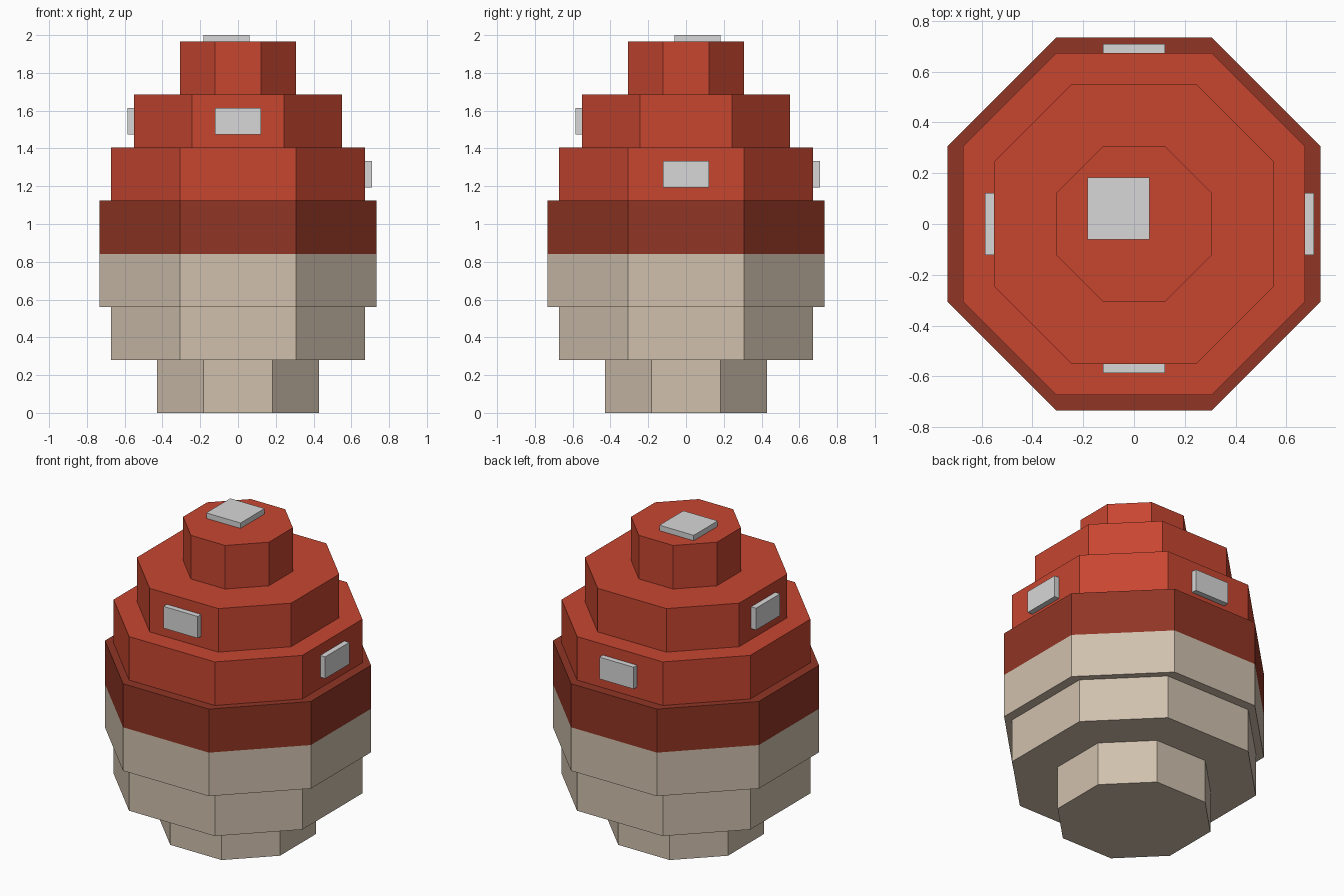
import bpy, bmesh
from mathutils import Vector

cube = bpy.data.objects.get("Cube")
if cube:
    bpy.data.objects.remove(cube, do_unlink=True)

U = 0.0612        # horizontal module
H = 0.2808        # tier height
PLATE = 0.035     # plate thickness


def material(name, rgb):
    m = bpy.data.materials.new(name)
    m.use_nodes = True
    m.diffuse_color = (*rgb, 1)
    m.node_tree.nodes["Principled BSDF"].inputs["Base Color"].default_value = (*rgb, 1)
    return m


tan = material("warm tan", (0.63, 0.53, 0.42))
dark = material("dark red", (0.28, 0.036, 0.018))
red = material("brick red", (0.57, 0.061, 0.03))
grey = material("light grey", (0.68, 0.68, 0.69))


def finish(name, bm, mat):
    bmesh.ops.recalc_face_normals(bm, faces=bm.faces)
    mesh = bpy.data.meshes.new(name)
    bm.to_mesh(mesh)
    bm.free()
    mesh.materials.append(mat)
    bpy.context.collection.objects.link(bpy.data.objects.new(name, mesh))


def tier(name, level, half, flat, mat):
    """Eight-sided slab: half width and half length of its straight sides."""
    a, b = half * U, flat * U
    ring = [(b, -a), (a, -b), (a, b), (b, a), (-b, a), (-a, b), (-a, -b), (-b, -a)]
    bm = bmesh.new()
    base = bm.faces.new([bm.verts.new((x, y, level * H)) for x, y in ring])
    top = bmesh.ops.extrude_face_region(bm, geom=[base], use_keep_orig=True)["geom"]
    bmesh.ops.translate(bm, vec=(0, 0, H),
                        verts=[v for v in top if isinstance(v, bmesh.types.BMVert)])
    finish(name, bm, mat)


def plate(name, centre, size):
    bm = bmesh.new()
    bmesh.ops.create_cube(bm, size=1)
    bmesh.ops.scale(bm, vec=Vector(size), verts=bm.verts)
    bmesh.ops.translate(bm, vec=Vector(centre), verts=bm.verts)
    finish(name, bm, grey)


# Stacked body, bottom to top
tiers = [("foot", 7, 3, tan), ("lower_body", 11, 5, tan), ("middle_body", 12, 5, tan),
         ("dark_band", 12, 5, dark), ("lower_cap", 11, 5, red),
         ("upper_cap", 9, 4, red), ("crown", 5, 2, red)]
for level, (name, half, flat, mat) in enumerate(tiers):
    tier(name, level, half, flat, mat)

# Light spots on the cap sides
W, T = 4 * U, H / 2
for name, level, half, dx, dy in [("front_spot", 5, 9, 0, -1), ("right_spot", 5, 9, -1, 0),
                                  ("left_spot", 4, 11, 1, 0), ("back_spot", 4, 11, 0, 1)]:
    d = half * U + PLATE / 2
    size = (PLATE, W, T) if dx else (W, PLATE, T)
    plate(name, (dx * d, dy * d, (level + 0.5) * H), size)

# Off-centre spot on the crown
plate("top_spot", (-U, U, 7 * H + PLATE / 2), (W, W, PLATE))
